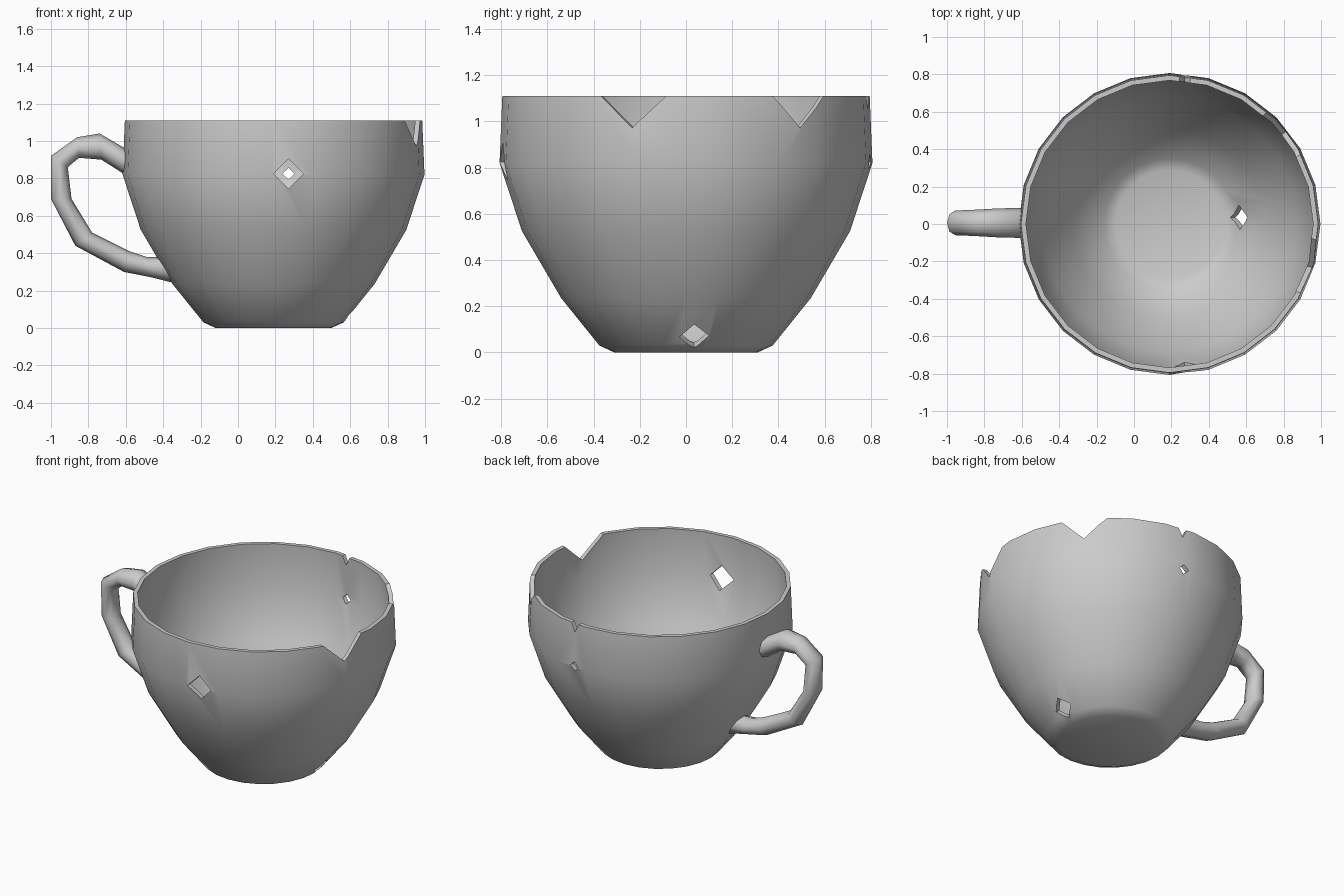
import bpy, bmesh, math
from mathutils import Vector

if "Cube" in bpy.data.objects:
    bpy.data.objects.remove(bpy.data.objects["Cube"])

CX = 0.19          # cup axis
SEG = 24


def make_object(name, bm):
    bmesh.ops.recalc_face_normals(bm, faces=bm.faces)
    me = bpy.data.meshes.new(name)
    bm.to_mesh(me)
    bm.free()
    ob = bpy.data.objects.new(name, me)
    bpy.context.collection.objects.link(ob)
    return ob


def skin_rings(bm, rings):
    """Bridge successive closed rings of points and cap both ends."""
    loops = [[bm.verts.new(p) for p in ring] for ring in rings]
    n = len(loops[0])
    for a, b in zip(loops, loops[1:]):
        for i in range(n):
            j = (i + 1) % n
            bm.faces.new((a[i], a[j], b[j], b[i]))
    bm.faces.new(loops[0])
    bm.faces.new(loops[-1])


def activate(ob):
    bpy.ops.object.select_all(action='DESELECT')
    ob.select_set(True)
    bpy.context.view_layer.objects.active = ob


# Cup body: outer profile up, over the rim, then down the inside (radius, z)
profile = [(0.31, 0), (0.375, 0.03), (0.54, 0.235), (0.71, 0.525),
           (0.807, 0.82), (0.795, 1.11),
           (0.768, 1.11), (0.777, 0.825), (0.682, 0.54), (0.513, 0.255),
           (0.35, 0.052), (0.29, 0.03)]
bm = bmesh.new()
skin_rings(bm, [[(CX + r * math.cos(2 * math.pi * i / SEG),
                  r * math.sin(2 * math.pi * i / SEG), z)
                 for i in range(SEG)] for r, z in profile])
cup = make_object("cup_body", bm)


# Damage: diamond prisms cut holes in the wall and V chips in the rim
def chip(center, normal, half_w, half_h, depth=0.12):
    c, n = Vector(center), Vector(normal).normalized()
    u = Vector((-n.y, n.x, 0)).normalized() * half_w
    v = n.cross(u).normalized() * half_h
    bm = bmesh.new()
    skin_rings(bm, [[c + n * s * depth + d for d in (u, v, -u, -v)]
                    for s in (-1, 1)])
    cutter = make_object("chip_cutter", bm)
    cutter.hide_render = True
    mod = cup.modifiers.new("chip", 'BOOLEAN')
    mod.operation = 'DIFFERENCE'
    mod.solver = 'EXACT'
    mod.object = cutter
    activate(cup)
    bpy.ops.object.modifier_apply(modifier=mod.name)
    bpy.data.objects.remove(cutter)


def rim_chip(degrees, half_w, depth):
    a = math.radians(degrees)
    d = Vector((math.cos(a), math.sin(a), 0))
    chip(Vector((CX, 0, 1.112)) + d * 0.785, d, half_w, depth)


rim_chip(-17, 0.15, 0.14)
rim_chip(38.5, 0.145, 0.14)
rim_chip(84, 0.03, 0.06)
chip((0.27, -0.79, 0.825), (0, -1, 0), 0.08, 0.08)
chip((0.27, 0.79, 0.825), (0, 1, 0), 0.032, 0.032)
chip((0.59, 0.035, 0.07), (0.78, 0, -0.63), 0.065, 0.068, 0.09)

# Handle: outer x, z / inner x, z / half width in y for each section
sections = [(-0.585, 0.95, -0.585, 0.81, 0.08),
            (-0.62, 0.97, -0.62, 0.83, 0.08),
            (-0.74, 1.04, -0.73, 0.90, 0.077),
            (-0.86, 1.02, -0.85, 0.91, 0.07),
            (-1.0, 0.92, -0.91, 0.86, 0.066),
            (-1.0, 0.69, -0.89, 0.69, 0.066),
            (-0.87, 0.44, -0.78, 0.51, 0.066),
            (-0.61, 0.30, -0.58, 0.41, 0.07),
            (-0.46, 0.27, -0.49, 0.38, 0.07),
            (-0.34, 0.24, -0.40, 0.38, 0.07)]
rings = []
for ox, oz, ix, iz, w in sections:
    o, i = Vector((ox, 0.006, oz)), Vector((ix, 0.006, iz))
    mid, half = (o + i) / 2, (o - i) / 2
    rings.append([mid + half * math.cos(k * math.pi / 4)
                  + Vector((0, w * math.sin(k * math.pi / 4), 0))
                  for k in range(8)])
bm = bmesh.new()
skin_rings(bm, rings)
handle = make_object("handle", bm)

# Smooth shading with crisp rim and chip edges
for ob, angle in ((cup, 35), (handle, 60)):
    activate(ob)
    bpy.ops.object.shade_smooth_by_angle(angle=math.radians(angle))
